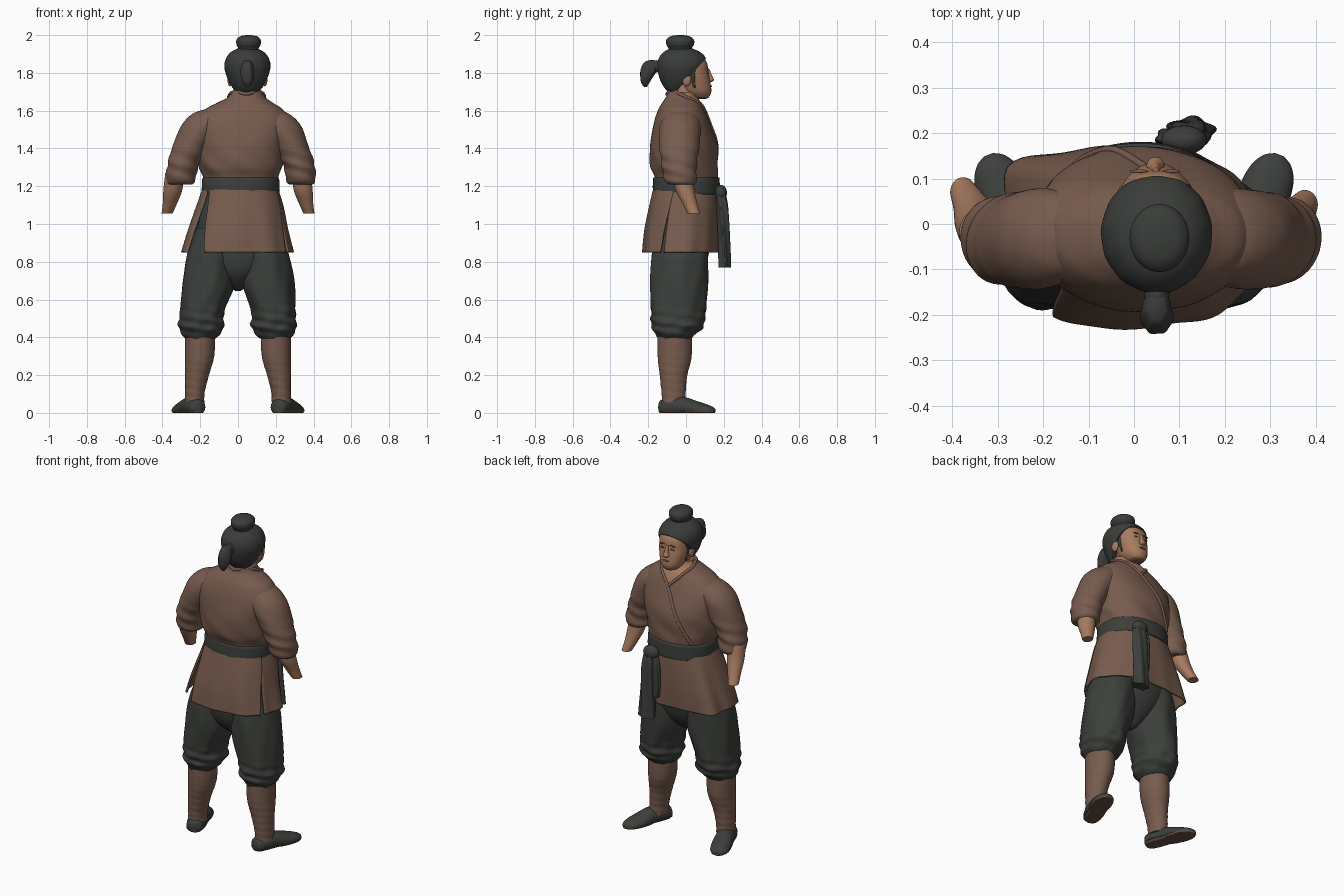
import bpy, bmesh, math
from mathutils import Vector, Matrix

if "Cube" in bpy.data.objects:
    bpy.data.objects.remove(bpy.data.objects["Cube"])


def material(name, rgb):
    m = bpy.data.materials.new(name)
    m.use_nodes = True
    m.diffuse_color = (*rgb, 1)
    bsdf = m.node_tree.nodes["Principled BSDF"]
    bsdf.inputs["Base Color"].default_value = (*rgb, 1)
    bsdf.inputs["Roughness"].default_value = 0.9
    return m


BROWN = material("brown cloth", (0.185, 0.105, 0.076))
DARK = material("dark cloth", (0.045, 0.05, 0.044))
HAIR = material("black hair", (0.042, 0.046, 0.042))
SKIN = material("skin", (0.39, 0.2, 0.115))
FEATURE = material("dark skin", (0.2, 0.1, 0.065))
SOLE = material("sole leather", (0.125, 0.076, 0.058))
parts = []


def finish(name, bm, *mats):
    bmesh.ops.recalc_face_normals(bm, faces=bm.faces)
    mesh = bpy.data.meshes.new(name)
    bm.to_mesh(mesh)
    bm.free()
    for m in mats:
        mesh.materials.append(m)
    ob = bpy.data.objects.new(name, mesh)
    bpy.context.collection.objects.link(ob)
    parts.append(ob)
    return ob


def spline(keys, steps):
    """Catmull-Rom through tuples of any length."""
    out = []
    for i in range(len(keys) - 1):
        a, b, c, d = (keys[max(0, min(len(keys) - 1, i + k))] for k in (-1, 0, 1, 2))
        for s in range(steps):
            t = s / steps
            out.append([q + t / 2 * (r - p + t * (2*p - 5*q + 4*r - w + t * (3*q - p - 3*r + w)))
                        for p, q, r, w in zip(a, b, c, d)])
    return out + [list(keys[-1])]


def ring_point(key, a, power, k):
    x, y, z, rx, ry = key
    c, s = math.cos(a), math.sin(a)
    return (x + k * rx * math.copysign(abs(c) ** (2 / power), c),
            y + k * ry * math.copysign(abs(s) ** (2 / power), s), z)


def loft_mesh(keys, seg=40, steps=6, power=2, fold=None):
    """Rings given as (x, y, z, rx, ry), with folds scaling the radius."""
    bm = bmesh.new()
    rings = []
    for key in spline(keys, steps):
        angles = [math.tau * i / seg for i in range(seg)]
        rings.append([bm.verts.new(ring_point(key, a, power, 1 + (fold(a, key[2]) if fold else 0)))
                      for a in angles])
    for r, q in zip(rings, rings[1:]):
        for i in range(seg):
            j = (i + 1) % seg
            bm.faces.new((r[i], r[j], q[j], q[i]))
    bm.faces.new(rings[0])
    bm.faces.new(rings[-1])
    return bm


def loft(name, mat, keys, **kw):
    return finish(name, loft_mesh(keys, **kw), mat)


def ball(name, mat, center, radii, tilt=0):
    bm = bmesh.new()
    bmesh.ops.create_uvsphere(bm, u_segments=28, v_segments=16, radius=1)
    bm.transform(Matrix.Translation(center) @ Matrix.Rotation(tilt, 4, 'Y') @ Matrix.Diagonal((*radii, 1)))
    return finish(name, bm, mat)


def flip(keys, side, centre=0.0):
    return [(centre + side * (k[0] - centre), *k[1:]) for k in keys]


# jacket body, with the open neck in skin colour
def jacket_fold(a, z):
    waist = max(0, 1 - abs(z - 1.3) / 0.16)
    return 0.016 * waist * math.sin(7 * a + 38 * z) + 0.006 * math.sin(4 * a - 22 * z)


bm = loft_mesh([(.015, 0, 1.2, .19, .16), (.015, 0, 1.25, .2, .168), (.015, -.01, 1.31, .222, .178),
                (.018, -.012, 1.42, .24, .178), (.022, -.022, 1.53, .25, .15), (.03, -.025, 1.6, .212, .124),
                (.037, -.023, 1.64, .15, .104), (.045, -.023, 1.67, .1, .084), (.047, -.024, 1.7, .084, .072)],
               seg=80, steps=10, power=2.2, fold=jacket_fold)
for f in bm.faces:
    c = f.calc_center_median()
    f.material_index = int(c.y > -.005 and c.z > 1.56 + abs(c.x - .045))
torso = finish("jacket_body", bm, BROWN, SKIN)
bpy.context.view_layer.update()


# lapels laid on the jacket surface
def lapel(name, points):
    curve = bpy.data.curves.new(name, 'CURVE')
    curve.dimensions, curve.bevel_depth, curve.bevel_resolution = '3D', .009, 3
    curve.use_fill_caps = True
    path = [torso.closest_point_on_mesh(Vector(p))[1] for p in spline(points, 8)]
    s = curve.splines.new('POLY')
    s.points.add(len(path) - 1)
    for pt, co in zip(s.points, path):
        pt.co = (*co, 1)
    tmp = bpy.data.objects.new(name, curve)
    bm = bmesh.new()
    bm.from_mesh(bpy.data.meshes.new_from_object(tmp))
    bpy.data.objects.remove(tmp)
    finish(name, bm, BROWN)


lapel("outer_lapel", [(.045, -.11, 1.69), (.125, -.04, 1.69), (.125, .03, 1.64), (.045, .1, 1.56),
                      (-.04, .17, 1.43), (-.11, .17, 1.31), (-.14, .14, 1.25)])
lapel("inner_lapel", [(.045, -.11, 1.69), (-.035, -.04, 1.69), (-.035, .03, 1.64), (.045, .1, 1.56)])


# jacket skirt: back and front panels, parted at the sides
def skirt_panel(name, top, bottom, grow, flare):
    bm = bmesh.new()
    keys = spline([(.012, 0, 1.2, .19, .163), (.01, -.008, 1.1, .222, .178),
                   (0, -.02, .97, .256, .192), (-.004, -.028, .85, .287, .196)], 8)
    cols = 60
    grid = []
    for i, key in enumerate(keys):
        t = i / (len(keys) - 1)
        ends = [math.radians(p + (q - p) * t) for p, q in zip(top, bottom)]
        row = []
        for j in range(cols + 1):
            a = ends[0] + (ends[1] - ends[0]) * j / cols
            bulge = flare * math.exp(-((a - 2.45) / .3) ** 2)
            k = grow + t * (.02 * math.sin(6 * a + .6) + .015 * math.sin(11 * a) + bulge)
            row.append(bm.verts.new(ring_point(key, a, 2.2, k)))
        grid.append(row)
    for r, q in zip(grid, grid[1:]):
        for j in range(cols):
            bm.faces.new((r[j], r[j + 1], q[j + 1], q[j]))
    thick = finish(name, bm, BROWN).modifiers.new("Thickness", 'SOLIDIFY')
    thick.thickness, thick.offset = .01, 0


skirt_panel("back_skirt_panel", (217, 342), (237, 329), 1.015, 0)
skirt_panel("front_skirt_panel", (-22, 213), (-24, 207), 1.005, .16)

# belt, knot and hanging tails
loft("belt", DARK, [(.014, .002, 1.155, .2, .172), (.014, .002, 1.165, .206, .178),
                    (.014, .002, 1.235, .204, .176), (.014, .002, 1.247, .198, .17)],
     seg=72, steps=4, power=2.2, fold=lambda a, z: .006 * math.sin(150 * z + 2 * a))
ball("belt_knot", DARK, (.11, .185, 1.165), (.05, .032, .042))


def tail_fold(a, z):
    return .12 * math.sin(5 * a + 9 * z)


loft("long_sash_tail", DARK, [(.115, .18, 1.18, .035, .024), (.12, .195, 1.08, .044, .03),
                              (.122, .202, .92, .046, .03), (.125, .204, .77, .052, .032)],
     fold=tail_fold)
loft("short_sash_tail", DARK, [(.1, .18, 1.18, .025, .02), (.08, .19, 1.1, .028, .02),
                               (.08, .19, 1.0, .032, .02), (.085, .19, .9, .03, .018)], fold=tail_fold)

# trouser seat
loft("trouser_seat", DARK, [(.005, 0, 1.19, .17, .145), (0, -.015, 1.0, .21, .155), (0, -.025, .84, .22, .145),
                            (0, -.03, .74, .14, .12), (0, -.03, .67, .05, .06), (0, -.03, .645, .012, .02)],
     seg=48, power=2.1)


def sleeve_fold(a, z):
    low = max(0, 1 - abs(z - 1.3) / 0.14)
    return .045 * low * math.sin(2 * a + 85 * z) + .015 * math.sin(3 * a + 30 * z)


def trouser_fold(a, z):
    low = max(0, 1 - abs(z - .46) / .12)
    drape = .022 * math.sin(5 * a + 11 * z) + .012 * math.sin(9 * a - 16 * z)
    return low * (.04 * math.sin(2 * a + 110 * z) + .02 * math.sin(5 * a - 70 * z)) + drape * min(1, 5 * (.95 - z))


def wrap_fold(a, z):
    return .018 * math.sin(a + 150 * z) * max(0, 1 - z / .4)


for side, word, reach in ((1, "left", 0), (-1, "right", .028)):
    # arms
    loft(word + "_sleeve", BROWN, flip([
        (.17, -.028, 1.607, .035, .035), (.185, -.028, 1.582, .088, .08), (.222, -.03, 1.52, .11, .108),
        (.275, -.035, 1.42, .097, .107), (.315, -.037, 1.33, .086, .095), (.33, -.032, 1.27, .08, .09),
        (.333, -.026, 1.225, .077, .083), (.335, -.022, 1.208, .06, .065)], side, .015),
        seg=48, steps=8, fold=sleeve_fold)
    loft(word + "_forearm", SKIN, flip([
        (.335, -.02, 1.27, .05, .055), (.345, -.005 + reach / 3, 1.18, .05, .05),
        (.36, .02 + reach / 1.5, 1.11, .038, .04), (.376, .042 + reach, 1.055, .029, .033)], side), seg=32)
    # legs
    loft(word + "_trouser_leg", DARK, flip([
        (.11, -.025, .98, .11, .13), (.143, -.032, .84, .126, .148), (.157, -.037, .69, .139, .152),
        (.188, -.042, .54, .118, .145), (.192, -.046, .46, .119, .136), (.195, -.055, .42, .103, .11),
        (.197, -.06, .393, .08, .086)], side), seg=64, steps=10, fold=trouser_fold)
    loft(word + "_leg_wrap", BROWN, flip([
        (.2, -.06, .43, .08, .09), (.203, -.06, .3, .077, .09), (.217, -.066, .2, .063, .073),
        (.228, -.066, .11, .052, .064), (.23, -.065, .05, .052, .062)], side),
        seg=40, steps=12, fold=wrap_fold)
    # shoe: lofted heel to toe, laid down, flattened and turned outwards
    turn = (Matrix.Translation((side * .227, -.09, 0)) @ Matrix.Rotation(-side * math.radians(21), 4, 'Z'))
    lay = Matrix(((1, 0, 0, 0), (0, 0, 1, 0), (0, 1, 0, 0), (0, 0, 0, 1)))
    profile = [(0, .03, -.055, .015, .025), (0, .03, -.04, .042, .04), (0, .033, .01, .052, .052),
               (0, .033, .08, .052, .052), (0, .02, .15, .058, .045), (0, .014, .21, .052, .032),
               (0, .012, .245, .034, .02), (0, .012, .26, .01, .01)]
    for name, mat, low, high, grow in (("shoe", DARK, .008, 1, 1), ("shoe_sole", SOLE, 0, .012, 1)):
        bm = loft_mesh(profile, seg=32)
        bm.transform(lay)
        for v in bm.verts:
            v.co.x *= grow
            v.co.z = min(high, max(low, v.co.z))
        bm.transform(turn)
        finish(word + "_" + name, bm, mat)
    # ears, eyes, brows and sideburns
    ball(word + "_ear", SKIN, (.05 + side * .092, .004, 1.765), (.014, .024, .036))
    ball(word + "_eye", FEATURE, (.047 + side * .034, .1165, 1.8), (.014, .004, .004))
    ball(word + "_brow", FEATURE, (.047 + side * .036, .116, 1.823), (.02, .004, .004), side * .12)
    loft(word + "_sideburn", HAIR, flip([(.137, .035, 1.83, .008, .018), (.137, .035, 1.78, .006, .012),
                                         (.127, .045, 1.72, .003, .005)], side, .05), seg=16)

# neck, and face with a shaded underside of the jaw
loft("neck", SKIN, [(.045, -.015, 1.6, .068, .065), (.047, -.005, 1.68, .062, .062), (.05, 0, 1.75, .06, .06)])
bm = loft_mesh([(.046, .075, 1.662, .018, .025), (.046, .07, 1.67, .04, .05), (.047, .056, 1.7, .066, .078),
                (.048, .04, 1.75, .083, .089), (.05, .026, 1.8, .091, .094), (.05, .015, 1.86, .09, .093),
                (.05, .005, 1.9, .06, .06)], seg=48, power=2.2)
for f in bm.faces:
    f.material_index = int(f.calc_center_median().z < 1.675)
finish("face", bm, SKIN, FEATURE)
loft("nose", SKIN, [(.047, .118, 1.752, .015, .018), (.047, .125, 1.763, .02, .023),
                    (.047, .121, 1.785, .012, .017), (.048, .112, 1.82, .009, .012)], seg=20)
ball("mouth", FEATURE, (.047, .131, 1.729), (.022, .007, .005))

# hair, cut along the hairline
bm = loft_mesh([(.05, -.055, 1.7, .06, .04), (.05, -.045, 1.725, .08, .072), (.05, -.03, 1.77, .105, .11),
                (.05, -.022, 1.83, .122, .13), (.05, -.02, 1.875, .114, .126), (.05, -.022, 1.91, .088, .097),
                (.05, -.025, 1.93, .05, .055)], seg=64, steps=8,
               fold=lambda a, z: .006 * math.sin(13 * a + 10 * z))
bmesh.ops.bisect_plane(bm, geom=bm.verts[:] + bm.edges[:] + bm.faces[:], plane_co=(.05, .1, 1.87),
                       plane_no=(0, .17, -.155), clear_outer=True)
bmesh.ops.holes_fill(bm, edges=[e for e in bm.edges if e.is_boundary], sides=0)
finish("hair", bm, HAIR)
loft("top_bun", HAIR, [(.055, -.03, 1.9, .05, .055), (.055, -.031, 1.93, .054, .062), (.056, -.031, 1.95, .064, .073),
                       (.056, -.031, 1.975, .064, .073), (.056, -.031, 1.993, .046, .052),
                       (.056, -.031, 2.0, .015, .018)])
ball("ponytail_tie", HAIR, (.05, -.155, 1.835), (.028, .042, .032))
loft("ponytail", HAIR, [(.05, -.18, 1.867, .008, .012), (.05, -.185, 1.857, .025, .036),
                        (.05, -.196, 1.82, .035, .045), (.05, -.21, 1.775, .034, .032),
                        (.05, -.216, 1.745, .022, .02), (.05, -.214, 1.725, .007, .007)],
     fold=lambda a, z: .04 * math.sin(7 * a + 12 * z))

# smooth shading with kept edges
bpy.ops.object.select_all(action='DESELECT')
for ob in parts:
    ob.select_set(True)
bpy.context.view_layer.objects.active = torso
bpy.ops.object.shade_smooth_by_angle(angle=math.radians(42))
